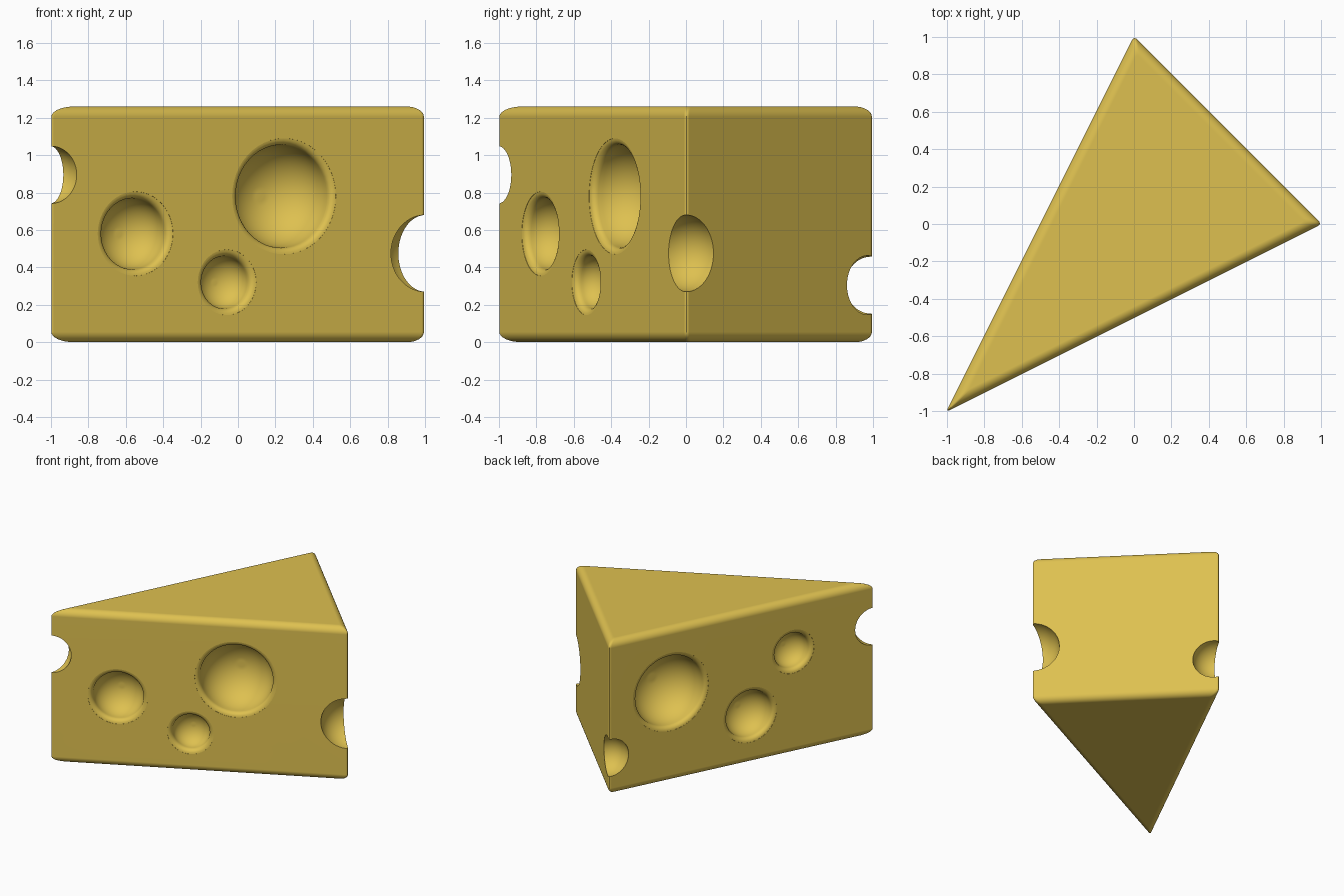
import bpy, bmesh, math
from mathutils import Vector, Matrix

if "Cube" in bpy.data.objects:
    bpy.data.objects.remove(bpy.data.objects["Cube"])

H, EDGE, CORNER = 1.26, 0.055, 0.025
A, B, C = Vector((-1.006, -1.006)), Vector((1.004, 0)), Vector((0, 1.004))
CENTRE, INRADIUS = Vector((0.14, 0.14)), 0.51

cheese = bpy.data.materials.new("cheese yellow")
cheese.diffuse_color = (0.73, 0.53, 0.08, 1)
cheese.use_nodes = True
cheese.node_tree.nodes["Principled BSDF"].inputs["Base Color"].default_value = cheese.diffuse_color


def make_object(name, bm):
    bmesh.ops.recalc_face_normals(bm, faces=bm.faces[:])
    me = bpy.data.meshes.new(name)
    bm.to_mesh(me)
    bm.free()
    me.materials.append(cheese)
    ob = bpy.data.objects.new(name, me)
    bpy.context.collection.objects.link(ob)
    return ob


def bridge(bm, rings):
    n = len(rings[0])
    for lo, hi in zip(rings, rings[1:]):
        for i in range(n):
            bm.faces.new((lo[i], lo[(i + 1) % n], hi[(i + 1) % n], hi[i]))
    bm.faces.new(rings[0][::-1])
    bm.faces.new(rings[-1])


# Wedge: triangle outline with small rounded corners, rounded top and bottom rims
outline = []
for p, prev, nxt in ((A, C, B), (B, A, C), (C, B, A)):
    a = p + (prev - p).normalized() * CORNER
    b = p + (nxt - p).normalized() * CORNER
    for k in range(5):
        t = k / 4
        outline.append(a * (1 - t) ** 2 + p * 2 * t * (1 - t) + b * t * t)

levels = []
for k in range(9):
    t = math.pi / 2 * k / 8
    levels.append((EDGE * (1 - math.sin(t)), EDGE * (1 - math.cos(t))))
levels += [(d, H - z) for d, z in reversed(levels)]

bm = bmesh.new()
rings = []
for d, z in levels:
    s = 1 - d / INRADIUS
    rings.append([bm.verts.new((*(CENTRE + (q - CENTRE) * s), z)) for q in outline])
bridge(bm, rings)
wedge = make_object("cheese_wedge", bm)

cutters = []


# Face hole: half ball with a softly flared lip, turned about the face normal
def face_hole(x, y, z, normal, r, lip=0.035, seg=48):
    R = r - 0.01
    depth = r - lip
    prof = []
    for k in range(1, 17):
        t = math.pi / 2 * k / 16
        prof.append((R * math.sin(t), -lip - depth * math.cos(t)))
    for k in range(1, 6):
        t = math.pi / 2 * k / 5
        prof.append((R + lip * (1 - math.cos(t)), -lip + (lip + 0.001) * math.sin(t)))
    prof.append((R + lip + 0.005, 0.03))
    n = Vector((*normal, 0)).normalized()
    mat = Matrix.Translation((x, y, z)) @ n.to_track_quat('Z', 'Y').to_matrix().to_4x4()
    bm = bmesh.new()
    rs = [[bm.verts.new((a * math.cos(2 * math.pi * i / seg),
                         a * math.sin(2 * math.pi * i / seg), h)) for i in range(seg)]
          for a, h in prof]
    bridge(bm, rs)
    bm.transform(mat)
    cutters.append(make_object("hole_cutter", bm))


# Corner hole: plain ball
def corner_hole(x, y, z, r):
    bm = bmesh.new()
    bmesh.ops.create_uvsphere(bm, u_segments=48, v_segments=28, radius=r,
                              matrix=Matrix.Translation((x, y, z)))
    cutters.append(make_object("corner_cutter", bm))


# Holes in the front face
for x, z, r in ((0.245, 0.78, 0.285), (-0.55, 0.58, 0.2), (-0.06, 0.32, 0.15)):
    face_hole(x, (x - 1) / 2, z, (1, -2), r)
# Holes in the left face
for u, z, r in ((0.233, 0.736, 0.295), (0.534, 0.397, 0.2), (0.696, 0.837, 0.153)):
    face_hole(-u, 1 - 2 * u, z, (-2, 1), r)
# Bites out of the three upright edges
corner_hole(-1, -1, 0.895, 0.153)
corner_hole(1, 0, 0.475, 0.205)
corner_hole(0.03, 0.97, 0.305, 0.158)

# Cut all the holes, then remove the cutters
for c in cutters:
    c.hide_render = True
    m = wedge.modifiers.new("hole", 'BOOLEAN')
    m.operation, m.solver, m.object = 'DIFFERENCE', 'EXACT', c
dg = bpy.context.evaluated_depsgraph_get()
result = bpy.data.meshes.new_from_object(wedge.evaluated_get(dg))
wedge.modifiers.clear()
wedge.data = result
for c in cutters:
    bpy.data.objects.remove(c)

# Smooth shading with crisp edges at the bites
bpy.ops.object.select_all(action='DESELECT')
wedge.select_set(True)
bpy.context.view_layer.objects.active = wedge
bpy.ops.object.shade_smooth_by_angle(angle=math.radians(35))
wn = wedge.modifiers.new("even_normals", 'WEIGHTED_NORMAL')
wn.keep_sharp = True
